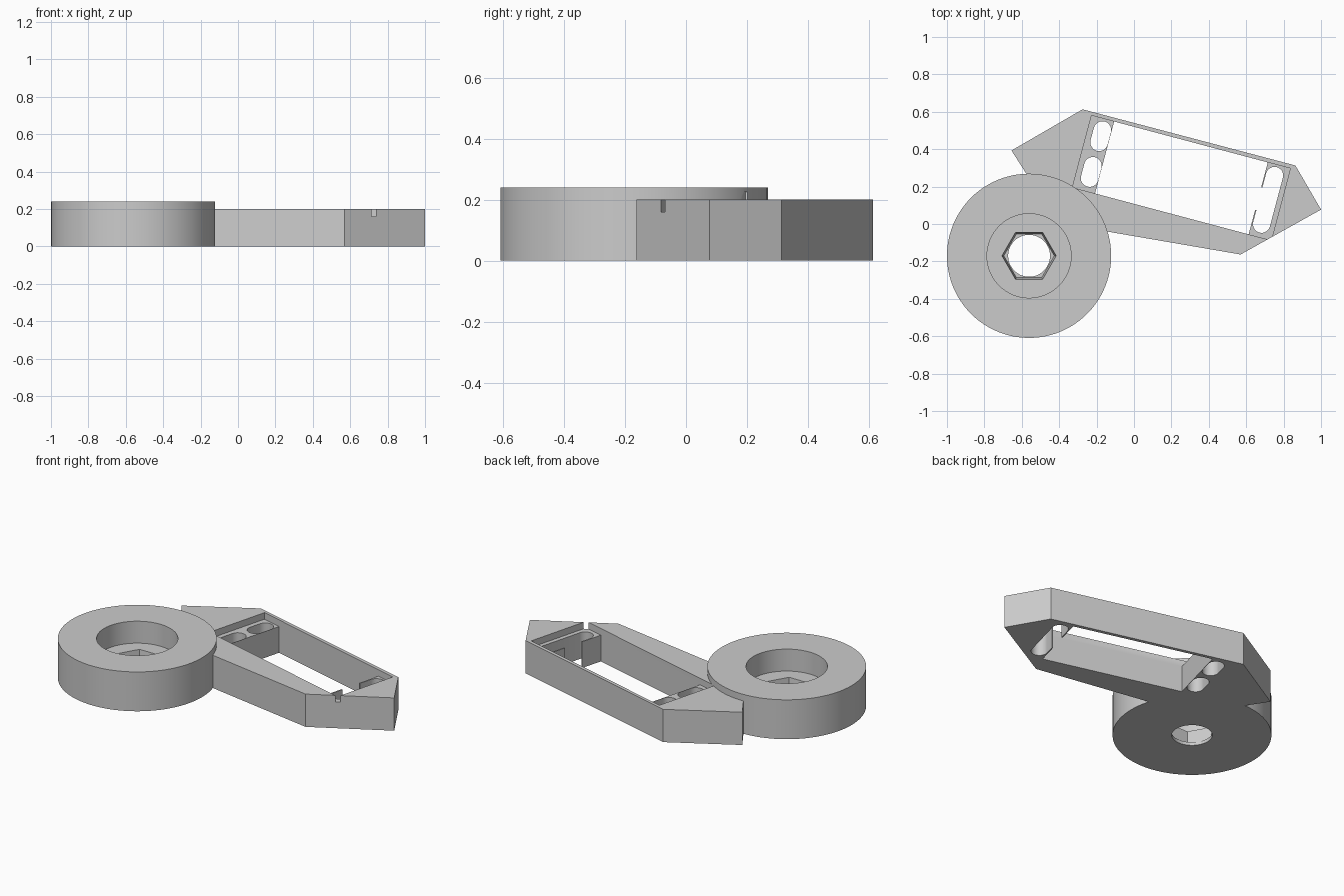
import bpy, bmesh, math
from mathutils import Vector

if "Cube" in bpy.data.objects:
    bpy.data.objects.remove(bpy.data.objects["Cube"], do_unlink=True)

grey = bpy.data.materials.new("plain grey")
grey.use_nodes = True
color = (0.6, 0.6, 0.6, 1)
grey.diffuse_color = color
grey.node_tree.nodes["Principled BSDF"].inputs["Base Color"].default_value = color

HUB = Vector((-0.561, -0.17))
ORIGIN = Vector((-0.227, 0.58))      # corner of the motor pocket
TILT = math.atan2(-0.283, 1.064)
U = Vector((math.cos(TILT), math.sin(TILT)))
V = Vector((-U.y, U.x))
LENGTH, WIDTH, LEDGE = 1.10, 0.398, 0.125


def local(u, v):
    """Pocket coordinates to the ground plane."""
    return ORIGIN + U * u + V * v


def make_object(name, bm):
    bmesh.ops.recalc_face_normals(bm, faces=bm.faces)
    mesh = bpy.data.meshes.new(name)
    bm.to_mesh(mesh)
    bm.free()
    mesh.materials.append(grey)
    obj = bpy.data.objects.new(name, mesh)
    bpy.context.collection.objects.link(obj)
    return obj


def prism(name, points, z0, z1, taper=1.0, center=None):
    """Extrude an outline; taper scales the lower end about center."""
    bm = bmesh.new()
    center = center or Vector((0, 0))
    low = [center + (Vector(p) - center) * taper for p in points]
    bottom = [bm.verts.new((p[0], p[1], z0)) for p in low]
    top = [bm.verts.new((p[0], p[1], z1)) for p in points]
    bm.faces.new(bottom)
    bm.faces.new(top)
    for i in range(len(points)):
        j = (i + 1) % len(points)
        bm.faces.new((bottom[i], bottom[j], top[j], top[i]))
    return make_object(name, bm)


def ring(center, radius, n):
    return [center + radius * Vector((math.cos(2 * math.pi * i / n), math.sin(2 * math.pi * i / n)))
            for i in range(n)]


def box(u0, u1, v0, v1):
    return [local(u0, v0), local(u1, v0), local(u1, v1), local(u0, v1)]


def slot(u, v0, v1, r, n=16):
    """Rounded slot running along V between two end centres."""
    pts = []
    for v, start in ((v1, 0), (v0, math.pi)):
        for i in range(n + 1):
            a = start + math.pi * i / n
            pts.append(local(u + r * math.cos(a), v + r * math.sin(a)))
    return pts


def boolean(target, tool, operation):
    mod = target.modifiers.new(operation, 'BOOLEAN')
    mod.operation, mod.solver, mod.object = operation, 'EXACT', tool
    bpy.context.view_layer.update()
    result = target.evaluated_get(bpy.context.evaluated_depsgraph_get())
    mesh = bpy.data.meshes.new_from_object(result)
    target.modifiers.clear()
    target.data = mesh
    bpy.data.objects.remove(tool, do_unlink=True)


# Angular arm plate joined to the round hub
arm = prism("motor_arm_with_hub", [
    (-0.275, 0.613), (0.863, 0.313), (1.0, 0.077), (0.57, -0.163),
    (-0.25, -0.022), (-0.5, 0.15), (-0.655, 0.393)], 0, 0.2)
boolean(arm, prism("hub", ring(HUB, 0.439, 96), 0, 0.24), 'UNION')

# Hub bore: wide counterbore, tapered hexagonal seat and round through hole
boolean(arm, prism("counterbore", ring(HUB, 0.225, 64), 0.106, 0.4), 'DIFFERENCE')
boolean(arm, prism("hex_seat", ring(HUB, 0.145, 6), 0.02, 0.107, 0.93, HUB), 'DIFFERENCE')
boolean(arm, prism("through_hole", ring(HUB, 0.112, 48), -0.1, 0.05), 'DIFFERENCE')

# Shallow pocket for the motor flanges, with a window between the end ledges
boolean(arm, prism("pocket", box(0, LENGTH, -WIDTH, 0), 0.16, 0.225), 'DIFFERENCE')
boolean(arm, prism("window", box(LEDGE, LENGTH - LEDGE, -WIDTH, 0), -0.1, 0.225), 'DIFFERENCE')

# Screw slots: two on the hub side, one long open slot at the far end
for v in (-0.094, -0.292):
    boolean(arm, prism("screw_slot", slot(0.076, v - 0.034, v + 0.034, 0.047), -0.1, 0.3), 'DIFFERENCE')
boolean(arm, prism("long_slot", slot(1.028, -0.328, -0.058, 0.046), -0.1, 0.3), 'DIFFERENCE')
boolean(arm, prism("slot_opening", box(0.95, 1.028, -0.262, -0.137), -0.1, 0.19), 'DIFFERENCE')

# Smooth round walls, keep the edges crisp
bpy.ops.object.select_all(action='DESELECT')
arm.select_set(True)
bpy.context.view_layer.objects.active = arm
bpy.ops.object.shade_smooth_by_angle(angle=math.radians(25))
